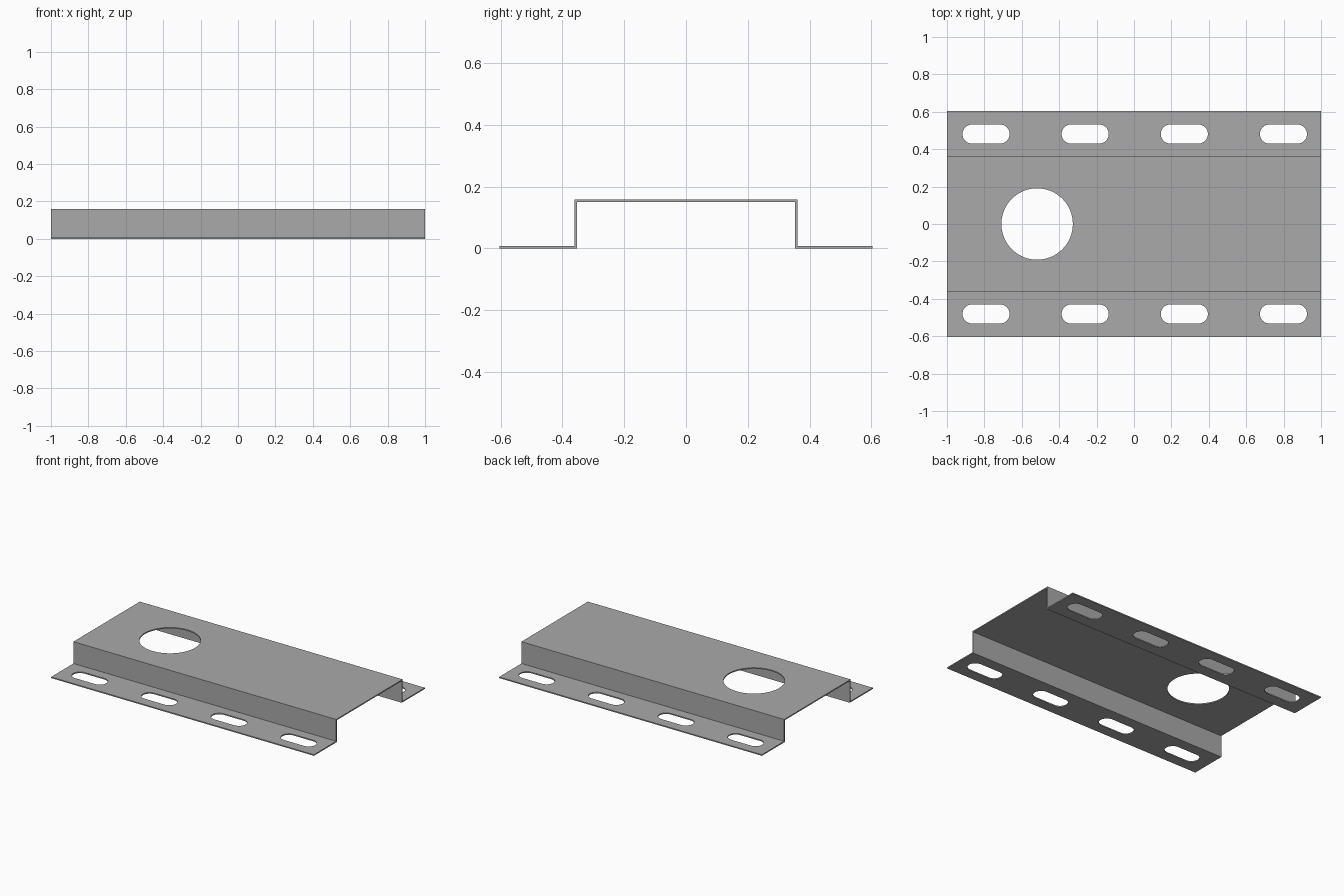
import bpy, bmesh, math
from mathutils import Vector

old = bpy.data.objects.get("Cube")
if old:
    bpy.data.objects.remove(old, do_unlink=True)

LENGTH, HALF_WIDTH, HALF_CHANNEL = 2.0, 0.603, 0.361
HEIGHT, SHEET = 0.158, 0.008

# Sheet metal colour
steel = bpy.data.materials.new("grey steel")
steel.use_nodes = True
grey = (0.40, 0.40, 0.40, 1)
steel.diffuse_color = grey
steel.node_tree.nodes["Principled BSDF"].inputs["Base Color"].default_value = grey


def prism(name, points, direction):
    """Extrude a closed outline along a direction."""
    bm = bmesh.new()
    face = bm.faces.new([bm.verts.new(p) for p in points])
    result = bmesh.ops.extrude_face_region(bm, geom=[face])
    verts = [v for v in result["geom"] if isinstance(v, bmesh.types.BMVert)]
    bmesh.ops.translate(bm, verts=verts, vec=Vector(direction))
    bmesh.ops.recalc_face_normals(bm, faces=bm.faces)
    mesh = bpy.data.meshes.new(name)
    bm.to_mesh(mesh)
    bm.free()
    mesh.materials.append(steel)
    obj = bpy.data.objects.new(name, mesh)
    bpy.context.collection.objects.link(obj)
    return obj


def hole(name, x, y, z, radius, straight=0.0, steps=24):
    """Round or slotted cutter standing through the sheet."""
    points = []
    for side in (1, -1):
        for i in range(steps + 1 if straight else steps):
            a = math.pi * (i / steps - 0.5) + (math.pi if side < 0 else 0)
            points.append((x + side * straight / 2 + radius * math.cos(a),
                           y + radius * math.sin(a), z - 0.03))
    cutter = prism(name, points, (0, 0, 0.06))
    cutter.hide_render = True
    cutter.hide_viewport = True
    cutter.display_type = 'WIRE'
    return cutter


# Hat-shaped bracket: half the section, mirrored to the other side
half = [(HALF_CHANNEL - SHEET, HEIGHT - SHEET), (HALF_CHANNEL - SHEET, 0),
        (HALF_WIDTH, 0), (HALF_WIDTH, SHEET),
        (HALF_CHANNEL, SHEET), (HALF_CHANNEL, HEIGHT)]
section = half + [(-y, z) for y, z in reversed(half)]
bracket = prism("hat_bracket", [(-LENGTH / 2, y, z) for y, z in section],
                (LENGTH, 0, 0))

# Large round opening and four mounting slots along each flange
cutters = [hole("round_opening_cutter", -0.518, 0, HEIGHT, 0.191, steps=32)]
for side in (-1, 1):
    for i in range(4):
        cutters.append(hole("flange_slot_cutter", -0.791 + 0.53 * i, 0.481 * side,
                            0, 0.051, straight=0.15))

for cutter in cutters:
    cut = bracket.modifiers.new(cutter.name, 'BOOLEAN')
    cut.operation = 'DIFFERENCE'
    cut.solver = 'EXACT'
    cut.object = cutter

# Smooth the hole walls, keep the bends crisp
bpy.ops.object.select_all(action='DESELECT')
bracket.select_set(True)
bpy.context.view_layer.objects.active = bracket
bpy.ops.object.shade_smooth_by_angle(angle=math.radians(30))
